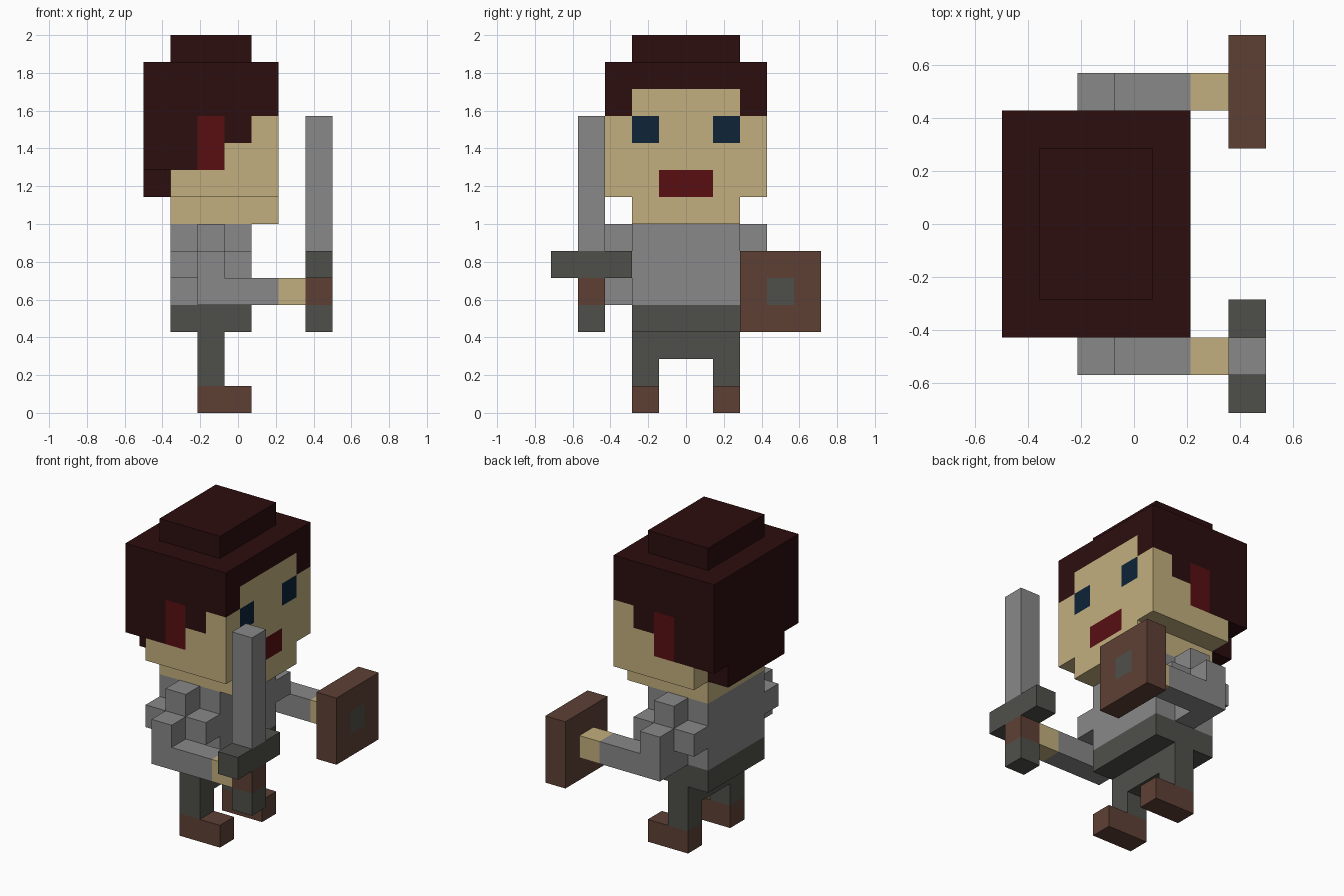
import bpy
import bmesh
from mathutils import Vector

U = 2 / 14                              # size of one block
ORIGIN = Vector((-3.5, -5, 0))          # grid corner, in blocks

cube = bpy.data.objects.get("Cube")
if cube:
    bpy.data.objects.remove(cube)


def srgb(r, g, b):
    def lin(c):
        c /= 255
        return c / 12.92 if c < 0.04 else ((c + 0.055) / 1.055) ** 2.4
    return (lin(r), lin(g), lin(b), 1)


def material(name, color):
    m = bpy.data.materials.new(name)
    m.use_nodes = True
    m.diffuse_color = color
    m.node_tree.nodes["Principled BSDF"].inputs["Base Color"].default_value = color
    return m


hair = material("dark_red_hair", srgb(44, 13, 15))
skin = material("skin", srgb(194, 175, 126))
red = material("red", srgb(88, 15, 18))
blue = material("eye_blue", srgb(14, 36, 56))
steel = material("steel_grey", srgb(136, 136, 136))
dark = material("dark_grey", srgb(79, 79, 74))
brown = material("brown", srgb(94, 64, 53))


def block(name, lo, hi, mats, rule=None):
    """Box between two grid corners; a rule splits it into cells and paints them."""
    mats = mats if isinstance(mats, list) else [mats]
    lo, hi = Vector(lo), Vector(hi)
    bm = bmesh.new()
    bmesh.ops.create_cube(bm, size=1)
    for v in bm.verts:
        v.co = (lo + hi) / 2 + Vector(a * b for a, b in zip(v.co, hi - lo))
    if rule:
        for axis in range(3):
            normal = Vector((0, 0, 0))
            normal[axis] = 1
            for cut in range(int(lo[axis]) + 1, int(hi[axis])):
                bmesh.ops.bisect_plane(bm, geom=bm.verts[:] + bm.edges[:] + bm.faces[:],
                                       plane_co=normal * cut, plane_no=normal)
        bm.normal_update()
        for f in bm.faces:
            cell = [int(c) for c in f.calc_center_median() - f.normal * 0.5]
            f.material_index = mats.index(rule(f.normal, *cell))
    for v in bm.verts:
        v.co = (v.co + ORIGIN) * U
    mesh = bpy.data.meshes.new(name)
    bm.to_mesh(mesh)
    bm.free()
    for m in mats:
        mesh.materials.append(m)
    ob = bpy.data.objects.new(name, mesh)
    bpy.context.collection.objects.link(ob)
    return ob


def pair(name, lo, hi, mat):
    """Block on both sides of the body (sides are along y)."""
    block("right_" + name, lo, hi, mat)
    block("left_" + name, (lo[0], 10 - hi[1], lo[2]), (hi[0], 10 - lo[1], hi[2]), mat)


# Head painting: face on +x, fringe and red ear locks on the sides
def paint_head(n, i, j, k):
    if n.x > 0.5:
        if k == 10 and j in (3, 6):
            return blue
        if k == 8 and j in (4, 5):
            return red
        return skin if k < 11 or (k == 11 and 3 <= j <= 6) else hair
    if abs(n.y) > 0.5:
        if i == 2 and k in (9, 10):
            return red
        fringe = (9, 9, 9, 10, 11)[i]
        return skin if k < fringe else hair
    if n.z < -0.5:
        return skin if i > 0 else hair
    return skin if k == 8 else hair


head_mats = [hair, skin, red, blue]
block("head", (0, 2, 9), (5, 8, 13), head_mats, paint_head)
block("jaw", (1, 2, 8), (5, 8, 9), head_mats, paint_head)
block("chin", (1, 3, 7), (5, 7, 8), skin)
block("hair_back", (0, 3, 8), (1, 7, 9), hair)
block("hair_top", (1, 3, 13), (4, 7, 14), hair)

# Body and legs
block("torso", (1, 3, 4), (4, 7, 7), steel)
block("hips", (1, 3, 3), (4, 7, 4), dark)
block("pelvis", (2, 3, 2), (3, 7, 3), dark)
pair("leg", (2, 3, 1), (3, 4, 2), dark)
pair("shoe", (2, 3, 0), (4, 4, 1), brown)

# Arms
pair("shoulder", (2, 2, 4), (3, 3, 7), steel)
pair("shoulder_front", (3, 2, 5), (4, 3, 6), steel)
pair("shoulder_back", (1, 2, 5), (2, 3, 6), steel)
pair("upper_arm", (2, 1, 4), (3, 2, 6), steel)
pair("forearm", (3, 1, 4), (5, 2, 5), steel)
pair("hand", (5, 1, 4), (6, 2, 5), skin)

# Sword
block("sword_pommel", (6, 1, 3), (7, 2, 4), dark)
block("sword_grip", (6, 1, 4), (7, 2, 5), brown)
block("sword_guard", (6, 0, 5), (7, 3, 6), dark)
block("sword_blade", (6, 1, 6), (7, 2, 11), steel)

# Shield with a flush dark centre
block("shield", (6, 7, 3), (7, 10, 6), [brown, dark],
      lambda n, i, j, k: dark if (j, k) == (8, 4) else brown)
